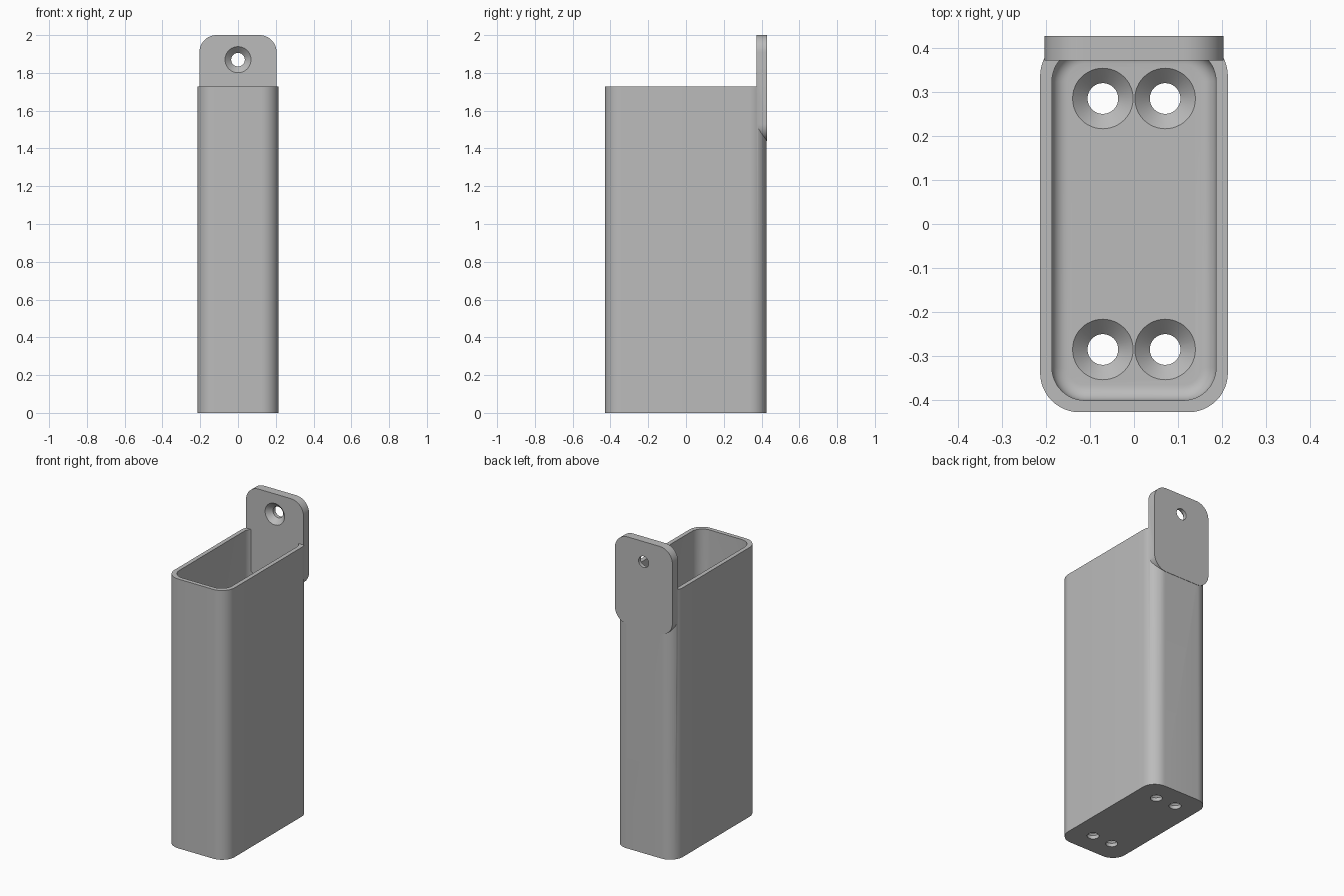
import bpy, bmesh, math

cube = bpy.data.objects.get("Cube")
if cube:
    bpy.data.objects.remove(cube, do_unlink=True)

grey = bpy.data.materials.new("plain grey")
grey.use_nodes = True
colour = (0.5, 0.5, 0.5, 1)
grey.diffuse_color = colour
grey.node_tree.nodes["Principled BSDF"].inputs["Base Color"].default_value = colour

BODY_Y = -0.001            # body centre in y
FLOOR, RIM, FILLET = 0.057, 1.727, 0.035
TAB_FRONT, TAB_BACK = 0.373, 0.429


def rounded_rect(hx, hy, r, steps=12):
    """Outline of a rounded rectangle, counter-clockwise."""
    points = []
    for k, (sx, sy) in enumerate([(1, 1), (-1, 1), (-1, -1), (1, -1)]):
        for i in range(steps + 1):
            a = (k + i / steps) * math.pi / 2
            points.append((sx * (hx - r) + r * math.cos(a),
                           sy * (hy - r) + r * math.sin(a)))
    return points


def loft(name, rings):
    """Skin a stack of equal-length rings and cap both ends."""
    bm = bmesh.new()
    loops = [[bm.verts.new(p) for p in ring] for ring in rings]
    for a, b in zip(loops, loops[1:]):
        for i in range(len(a)):
            j = (i + 1) % len(a)
            bm.faces.new((a[i], a[j], b[j], b[i]))
    bm.faces.new(loops[0][::-1])
    bm.faces.new(loops[-1])
    bmesh.ops.recalc_face_normals(bm, faces=bm.faces)
    mesh = bpy.data.meshes.new(name)
    bm.to_mesh(mesh)
    bm.free()
    obj = bpy.data.objects.new(name, mesh)
    bpy.context.collection.objects.link(obj)
    mesh.materials.append(grey)
    return obj


def flat_ring(hx, hy, r, z):
    return [(x, y + BODY_Y, z) for x, y in rounded_rect(hx, hy, r)]


def screw_cutter(name, place, wide, narrow, depth):
    """Countersunk hole; place(x, y, d) maps to the model, d is depth below the face."""
    profile = [(wide, -0.01), (wide, 0), (narrow, wide - narrow), (narrow, depth + 0.02)]
    turns = [2 * math.pi * i / 48 for i in range(48)]
    return loft(name, [[place(r * math.cos(a), r * math.sin(a), d) for a in turns]
                       for r, d in profile])


def combine(target, other, operation):
    mod = target.modifiers.new(operation.title(), 'BOOLEAN')
    mod.operation = operation
    mod.solver = 'EXACT'
    mod.object = other
    bpy.context.view_layer.objects.active = target
    bpy.ops.object.modifier_apply(modifier=mod.name)
    bpy.data.objects.remove(other, do_unlink=True)


# Hollow body with a filleted inside floor
rings = [flat_ring(0.214, 0.428, 0.09, 0), flat_ring(0.214, 0.428, 0.09, RIM),
         flat_ring(0.187, 0.401, 0.075, RIM)]
for i in range(9):
    a = i / 8 * math.pi / 2
    inset = FILLET * (1 - math.cos(a))
    rings.append(flat_ring(0.187 - inset, 0.401 - inset, 0.075 - inset,
                           FLOOR + FILLET * (1 - math.sin(a))))
holder = loft("holder_body", rings)

# Mounting tab on the back wall
outline = rounded_rect(0.204, 0.28, 0.09)
tab = loft("mounting_tab", [[(x, y, z + 1.72) for x, z in outline]
                            for y in (TAB_FRONT, TAB_BACK)])
combine(holder, tab, 'UNION')

# Countersunk screw hole in the tab
combine(holder, screw_cutter("tab_hole",
        lambda x, z, d: (x, TAB_FRONT + d, 1.87 + z), 0.069, 0.036,
        TAB_BACK - TAB_FRONT), 'DIFFERENCE')

# Four countersunk holes in the floor
for sx in (-1, 1):
    for sy in (-1, 1):
        combine(holder, screw_cutter("floor_hole",
                lambda x, y, d: (sx * 0.071 + x, sy * 0.286 + y, FLOOR - d),
                0.069, 0.035, FLOOR), 'DIFFERENCE')

bpy.ops.object.select_all(action='DESELECT')
holder.select_set(True)
bpy.context.view_layer.objects.active = holder
bpy.ops.object.shade_smooth_by_angle(angle=math.radians(30))
